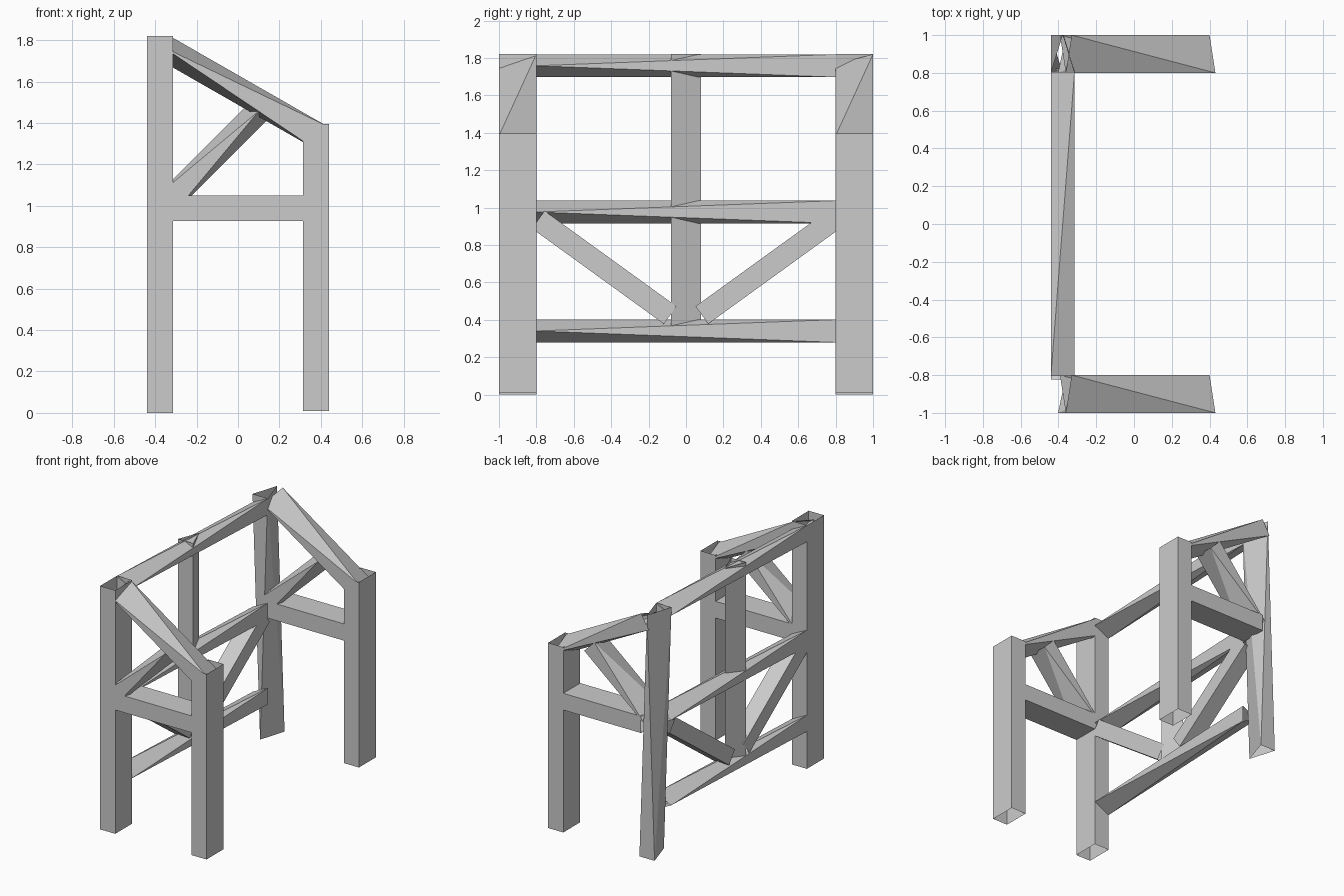
import bpy, bmesh
from mathutils import Vector

if "Cube" in bpy.data.objects:
    bpy.data.objects.remove(bpy.data.objects["Cube"])


def ring(c, u, v, apex):
    """Corners of a section: a rectangle, or a triangle pointing to the +u or -u side."""
    pts = []
    for s in (-1, 1):
        if s == apex:
            pts.append(c + u * s)
        else:
            pts += [c + u * s - v, c + u * s + v]
    return pts


def beam(name, p0, p1, u, v, start=0, end=0):
    """Hollow, open-ended timber from p0 to p1 with half-widths u and v."""
    p0, p1, u, v = (Vector(a) for a in (p0, p1, u, v))
    bm = bmesh.new()
    first = [bm.verts.new(p) for p in ring(p0, u, v, start)]
    last = [bm.verts.new(p) for p in ring(p1, u, v, end)]
    bmesh.ops.convex_hull(bm, input=first + last)
    caps = [f for f in bm.faces
            if all(w in first for w in f.verts) or all(w in last for w in f.verts)]
    bmesh.ops.delete(bm, geom=caps, context='FACES')
    bmesh.ops.dissolve_limit(bm, angle_limit=0.002, verts=bm.verts[:], edges=bm.edges[:])
    bmesh.ops.recalc_face_normals(bm, faces=bm.faces[:])
    mesh = bpy.data.meshes.new(name)
    bm.to_mesh(mesh)
    bm.free()
    obj = bpy.data.objects.new(name, mesh)
    bpy.context.collection.objects.link(obj)
    return obj


X = 0.3775           # post centre line
H = 0.0625           # half timber thickness
ux, uy = (H, 0, 0), (0, 0.1, 0)

# Rear posts: one square, one twisted between two triangles; slim middle post
beam("rear_post_left", (-X, -0.9, 0), (-X, -0.9, 1.82), uy, ux)
beam("rear_post_right", (-X, 0.9, 0), (-X, 0.9, 1.82), uy, ux, -1, 1)
beam("middle_post", (-X, 0, 0.36), (-X, 0, 1.82), (0, 0.08, 0), ux, 1, 1)

# Long twisted rails across the back
for name, z in (("bottom_rail", 0.34), ("middle_rail", 0.976), ("top_rail", 1.758)):
    beam(name, (-X, -0.805, z), (-X, 0.805, z), ux, (0, 0, 0.061), 1, -1)

# End frames: front post, cross rail, sloping rafter and brace
for side, y in (("left", -0.9), ("right", 0.9)):
    beam("front_post_" + side, (X, y, 0.01), (X, y, 1.395), uy, ux)
    beam("cross_rail_" + side, (-0.33, y, 0.988), (0.33, y, 0.988), uy, (0, 0, H))
    beam("rafter_" + side, (-0.361, y, 1.766), (0.40, y, 1.33), uy, (0.031, 0, 0.054), -1, 1)
    beam("rafter_brace_" + side, (-0.36, y, 0.997), (0.10, y, 1.457), uy, (-0.042, 0, 0.042), 1, -1)

# Diagonal braces in the back frame
for side, s in (("left", -1), ("right", 1)):
    beam("back_brace_" + side, (-X, s * 0.79, 0.935), (-X, s * 0.085, 0.425),
         ux, (0, s * 0.034, -0.047))
